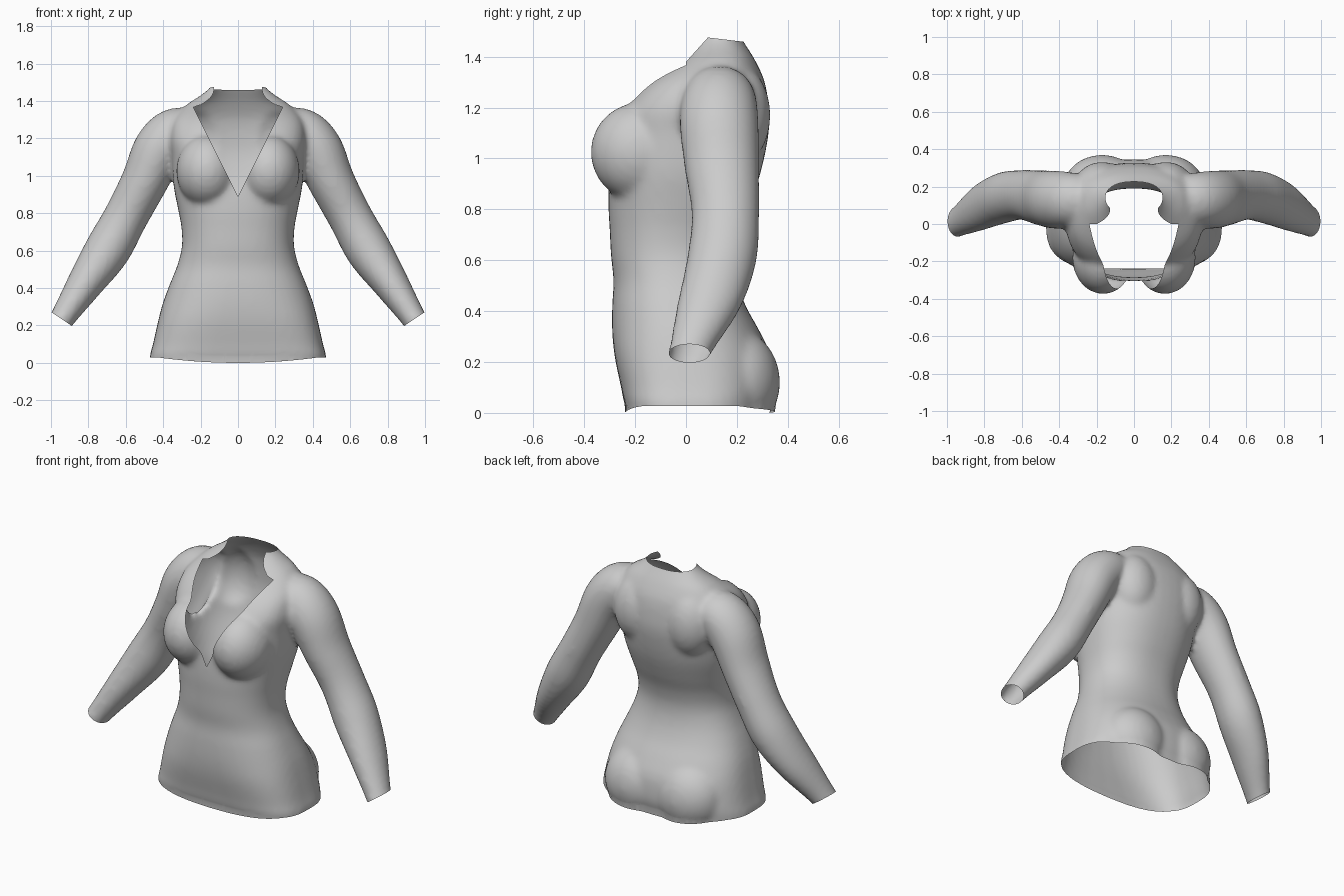
import bpy, bmesh, math
from mathutils import Vector, Matrix

if "Cube" in bpy.data.objects:
    bpy.data.objects.remove(bpy.data.objects["Cube"])

SIDES = 48
cloth = bpy.data.materials.new("grey cloth")
cloth.diffuse_color = (0.6, 0.6, 0.6, 1)
cloth.use_nodes = True
cloth.node_tree.nodes["Principled BSDF"].inputs["Base Color"].default_value = cloth.diffuse_color
bm = bmesh.new()


def loft(rings):
    """Skin a list of point rings into a closed tube."""
    loops = [[bm.verts.new(p) for p in ring] for ring in rings]
    n = len(loops[0])
    for a, b in zip(loops, loops[1:]):
        for i in range(n):
            j = (i + 1) % n
            bm.faces.new((a[i], a[j], b[j], b[i]))
    bm.faces.new(loops[0][::-1])
    bm.faces.new(loops[-1])


def power(v, n):
    return math.copysign(abs(v) ** (2 / n), v)


def resample(keys, steps):
    """Smooth curve through rows of numbers."""
    out = []
    for i in range(len(keys) - 1):
        p0, p1, p2, p3 = (keys[min(max(i + k, 0), len(keys) - 1)] for k in (-1, 0, 1, 2))
        for s in range(steps):
            t = s / steps
            out.append([0.5 * (2 * b + (c - a) * t + (2 * a - 5 * b + 4 * c - d) * t * t
                               + (3 * b - a - 3 * c + d) * t ** 3)
                        for a, b, c, d in zip(p0, p1, p2, p3)])
    return out + [list(keys[-1])]


def ellipsoid(centre, radii):
    bmesh.ops.create_uvsphere(bm, u_segments=32, v_segments=20, radius=1,
                              matrix=Matrix.Translation(centre) @ Matrix.Diagonal((*radii, 1)))


# Torso: height, half width, front y, back y, front squareness
torso = [
    (-0.06, 0.470, -0.20, 0.31, 3.6), (0.03, 0.472, -0.24, 0.33, 3.6),
    (0.10, 0.455, -0.255, 0.345, 3.4), (0.22, 0.428, -0.28, 0.335, 3.0),
    (0.32, 0.402, -0.29, 0.29, 2.6), (0.42, 0.365, -0.29, 0.235, 2.4),
    (0.52, 0.325, -0.285, 0.20, 2.3), (0.62, 0.300, -0.295, 0.19, 2.3),
    (0.72, 0.302, -0.30, 0.21, 2.3), (0.82, 0.320, -0.305, 0.25, 2.3),
    (0.95, 0.345, -0.30, 0.295, 2.4), (1.10, 0.355, -0.28, 0.325, 2.5),
    (1.20, 0.365, -0.24, 0.325, 2.7), (1.30, 0.345, -0.15, 0.31, 2.8),
    (1.38, 0.275, -0.03, 0.275, 2.6), (1.43, 0.20, 0.02, 0.245, 2.3),
    (1.48, 0.145, 0.05, 0.215, 2.2), (1.55, 0.13, 0.06, 0.20, 2.0)]
rings = []
for z, w, f, b, n in resample(torso, 4):
    mid = (f + b) / 2
    ring = []
    for k in range(SIDES):
        a = 2 * math.pi * k / SIDES
        c, s = math.cos(a), math.sin(a)
        e = n if s < 0 else 2.3
        ring.append((w * power(c, e), mid + (b - f) / 2 * power(s, e), z))
    rings.append(ring)
loft(rings)

# Arms: x, y, z, in-plane radius, depth radius
arm = [(0.22, 0.13, 1.25, 0.10, 0.12), (0.33, 0.13, 1.23, 0.135, 0.145),
       (0.42, 0.13, 1.14, 0.140, 0.155), (0.50, 0.14, 0.97, 0.125, 0.147),
       (0.60, 0.155, 0.78, 0.118, 0.133), (0.70, 0.14, 0.60, 0.122, 0.137),
       (0.82, 0.09, 0.42, 0.096, 0.125), (0.935, 0.018, 0.245, 0.068, 0.085),
       (1.00, -0.02, 0.145, 0.060, 0.075)]
path = resample(arm, 5)
for side in (1, -1):
    rings = []
    for i, (x, y, z, r, d) in enumerate(path):
        p, q = path[max(i - 1, 0)], path[min(i + 1, len(path) - 1)]
        t = Vector((q[0] - p[0], 0, q[2] - p[2])).normalized()
        u = Vector((-t.z, 0, t.x))
        ring = []
        for k in range(32):
            a = 2 * math.pi * k / 32
            v = Vector((x, y, z)) + u * r * math.cos(a) + Vector((0, d * math.sin(a), 0))
            ring.append((side * v.x, v.y, v.z))
        rings.append(ring)
    loft(rings)
    # Chest and seat fullness
    ellipsoid((side * 0.165, -0.18, 1.025), (0.165, 0.195, 0.195))
    ellipsoid((side * 0.17, 0.19, 0.12), (0.21, 0.18, 0.21))
    # Shoulder blade
    ellipsoid((side * 0.17, 0.20, 1.17), (0.15, 0.132, 0.20))

bmesh.ops.recalc_face_normals(bm, faces=bm.faces)
mesh = bpy.data.meshes.new("fitted_top")
bm.to_mesh(mesh)
bm.free()
top = bpy.data.objects.new("fitted_top", mesh)
bpy.context.collection.objects.link(top)
bpy.context.view_layer.objects.active = top
top.select_set(True)

# Fuse the parts into one skin and soften the joins
fuse = top.modifiers.new("fuse", 'REMESH')
fuse.mode = 'VOXEL'
fuse.voxel_size = 0.016
soften = top.modifiers.new("soften", 'SMOOTH')
soften.factor = 0.5
soften.iterations = 7
for name in ("fuse", "soften"):
    bpy.ops.object.modifier_apply(modifier=name)

bm = bmesh.new()
bm.from_mesh(mesh)


def cut(point, normal, keep=False):
    geom = bm.verts[:] + bm.edges[:] + bm.faces[:]
    bmesh.ops.bisect_plane(bm, geom=geom, plane_co=point, plane_no=normal,
                           clear_outer=not keep, dist=1e-5)


# Open hem, cuffs and collar
HEM = 0.028
cut((0, 0, HEM), (0, 0, -1))
for side in (1, -1):
    cut((side * 0.94, 0, 0.232), (side * 0.56, 0, -0.83))
cut((0, 0.15, 1.468), (0, 0.12, 1))

# Plunging neckline
slope = 0.245 / 0.49
for side in (1, -1):
    cut((0, 0, 0.89), (side, 0, -slope), keep=True)
cut((0, 0.0, 1.38), (0, 1, -0.9), keep=True)
cut((0, 0.0, 1.38), (0, 1, 0), keep=True)
gone = []
for f in bm.faces:
    c = f.calc_center_median()
    if abs(c.x) < (c.z - 0.89) * slope and c.y < max(0, (c.z - 1.38) * 0.9):
        gone.append(f)
bmesh.ops.delete(bm, geom=gone, context='FACES')

# Hem dips at the middle, front and back
for v in bm.verts:
    if abs(v.co.z - HEM) < 1e-4 and v.is_boundary:
        v.co.z -= HEM * max(0, 1 - (v.co.x / 0.42) ** 2)
bm.to_mesh(mesh)
bm.free()
mesh.materials.clear()
mesh.materials.append(cloth)
bpy.ops.object.shade_smooth_by_angle(angle=math.radians(50))
